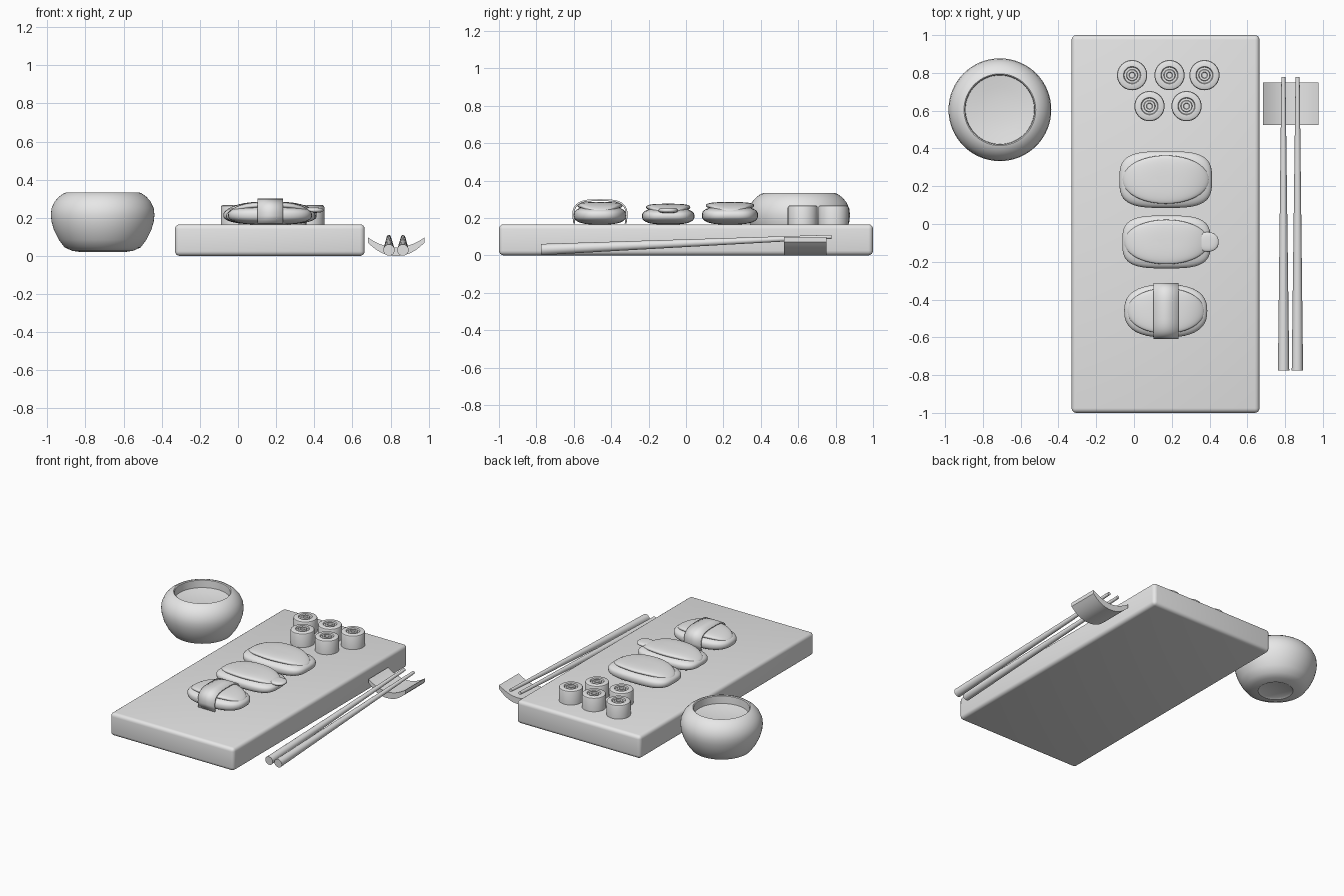
import bpy, bmesh, math
from mathutils import Vector, Matrix

if "Cube" in bpy.data.objects:
    bpy.data.objects.remove(bpy.data.objects["Cube"])

grey = bpy.data.materials.new("plain_grey")
grey.diffuse_color = (0.8, 0.8, 0.8, 1)
grey.use_nodes = True
grey.node_tree.nodes["Principled BSDF"].inputs["Base Color"].default_value = grey.diffuse_color


def finish(name, bm, angle=35):
    bmesh.ops.recalc_face_normals(bm, faces=bm.faces)
    me = bpy.data.meshes.new(name)
    bm.to_mesh(me)
    bm.free()
    me.materials.append(grey)
    me.shade_smooth()
    me.set_sharp_from_angle(angle=math.radians(angle))
    ob = bpy.data.objects.new(name, me)
    bpy.context.collection.objects.link(ob)
    return ob


def lathe(name, profile, loc, steps=48):
    bm = bmesh.new()
    vs = [bm.verts.new((r, 0, z)) for r, z in profile]
    es = [bm.edges.new(p) for p in zip(vs, vs[1:])]
    bmesh.ops.spin(bm, geom=vs + es, cent=(0, 0, 0), axis=(0, 0, 1),
                   angle=math.tau, steps=steps)
    bmesh.ops.remove_doubles(bm, verts=bm.verts, dist=1e-5)
    bmesh.ops.translate(bm, verts=bm.verts, vec=loc)
    return finish(name, bm)


def spow(v, e):
    return math.copysign(abs(v) ** e, v)


def pillow(name, loc, half, e_up, e_flat, droop=0):
    """Superellipsoid whose x ends can bend downwards."""
    bm = bmesh.new()
    bmesh.ops.create_uvsphere(bm, u_segments=48, v_segments=24, radius=1)
    for v in bm.verts:
        c = math.hypot(v.co.x, v.co.y)
        a = math.atan2(v.co.y, v.co.x)
        k = spow(c, e_up)
        x, y = k * spow(math.cos(a), e_flat), k * spow(math.sin(a), e_flat)
        z = spow(v.co.z, e_up) * half[2] - droop * abs(x) ** 3
        v.co = Vector(loc) + Vector((x * half[0], y * half[1], z))
    return finish(name, bm, 50)


# Serving board with rounded edges
bm = bmesh.new()
bmesh.ops.create_cube(bm, size=1, matrix=Matrix.Translation((0.167, 0, 0.083))
                      @ Matrix.Diagonal((0.995, 2, 0.166, 1)))
bmesh.ops.bevel(bm, geom=bm.edges[:], offset=0.025, segments=4, profile=0.5,
                affect='EDGES')
finish("serving_board", bm)

# Round bowl with a sunken surface inside
lathe("bowl", [(0, 0.03), (0.10, 0.028), (0.115, 0.02), (0.16, 0.027),
               (0.20, 0.045), (0.23, 0.085), (0.255, 0.135), (0.268, 0.18),
               (0.272, 0.215), (0.268, 0.25), (0.252, 0.285), (0.23, 0.31),
               (0.205, 0.328), (0.19, 0.333), (0.184, 0.328), (0.182, 0.275),
               (0.12, 0.266), (0.06, 0.261), (0, 0.26)], (-0.71, 0.605, 0), 64)

# Five small rolls
roll = [(0, 0), (0.08, 0), (0.08, 0.092), (0.077, 0.099), (0.07, 0.103),
        (0.046, 0.103), (0.042, 0.093), (0.031, 0.093), (0.028, 0.103),
        (0.017, 0.103), (0.014, 0.096), (0, 0.096)]
for i, (x, y) in enumerate([(-0.01, 0.788), (0.188, 0.788), (0.373, 0.788),
                            (0.082, 0.624), (0.278, 0.624)]):
    lathe(f"roll_{i + 1}", roll, (x, y, 0.164), 40)

# Three rice pieces, each with a drooping topping
for n, x, y, rx, ry, tx, ty, e, top in [
        (1, 0.168, 0.235, 0.245, 0.15, 0.23, 0.128, 0.6, 0.264),
        (2, 0.172, -0.095, 0.234, 0.14, 0.225, 0.118, 0.6, 0.255),
        (3, 0.168, -0.46, 0.22, 0.14, 0.205, 0.12, 0.8, 0.264)]:
    h = (top - 0.164) / 2
    pillow(f"rice_{n}", (x, y, 0.164 + h), (rx, ry, h), 0.75, e)
    pillow(f"topping_{n}", (x, y, top + 0.002), (tx, ty, 0.019), 0.7, 1.0, 0.032)
pillow("topping_tail", (0.39, -0.095, 0.24), (0.058, 0.052, 0.014), 0.7, 0.9)

# Wrapped band over the front rice piece
bm = bmesh.new()
arch = [(-0.137, 0.17)] + [
    (-0.143 * spow(math.cos(a), 0.6), 0.21 + 0.085 * spow(math.sin(a), 0.75))
    for a in [math.pi * i / 24 for i in range(25)]] + [(0.137, 0.17)]
rows = [[bm.verts.new((x, -0.46 + y, z)) for x in (0.102, 0.235)] for y, z in arch]
for p, q in zip(rows, rows[1:]):
    bm.faces.new((p[0], p[1], q[1], q[0]))
band = finish("wrap_band", bm)
mod = band.modifiers.new("thickness", 'SOLIDIFY')
mod.thickness = 0.01
mod.offset = 0

# Chopstick rest: curved boat section
bm = bmesh.new()
ts = [i / 10 - 1 for i in range(21)]
sec = [(t, 0.07 * abs(t) ** 2.2) for t in ts] + \
      [(t, 0.045 + 0.052 * t * t) for t in reversed(ts)]
face = bm.faces.new([bm.verts.new((0.83 + 0.148 * t, 0.525, z)) for t, z in sec])
out = bmesh.ops.extrude_face_region(bm, geom=[face])
bmesh.ops.translate(bm, vec=(0, 0.225, 0),
                    verts=[g for g in out["geom"] if isinstance(g, bmesh.types.BMVert)])
finish("chopstick_rest", bm)

# Tapered chopsticks, thin ends on the rest
for side, xa, xb in (("left", 0.792, 0.791), ("right", 0.865, 0.866)):
    a, b = Vector((xa, -0.775, 0.031)), Vector((xb, 0.778, 0.099))
    d = b - a
    bm = bmesh.new()
    bmesh.ops.create_cone(bm, cap_ends=True, segments=24, radius1=0.03,
                          radius2=0.011, depth=d.length,
                          matrix=Matrix.Translation((a + b) / 2)
                          @ d.to_track_quat('Z', 'Y').to_matrix().to_4x4())
    finish(f"{side}_chopstick", bm)
